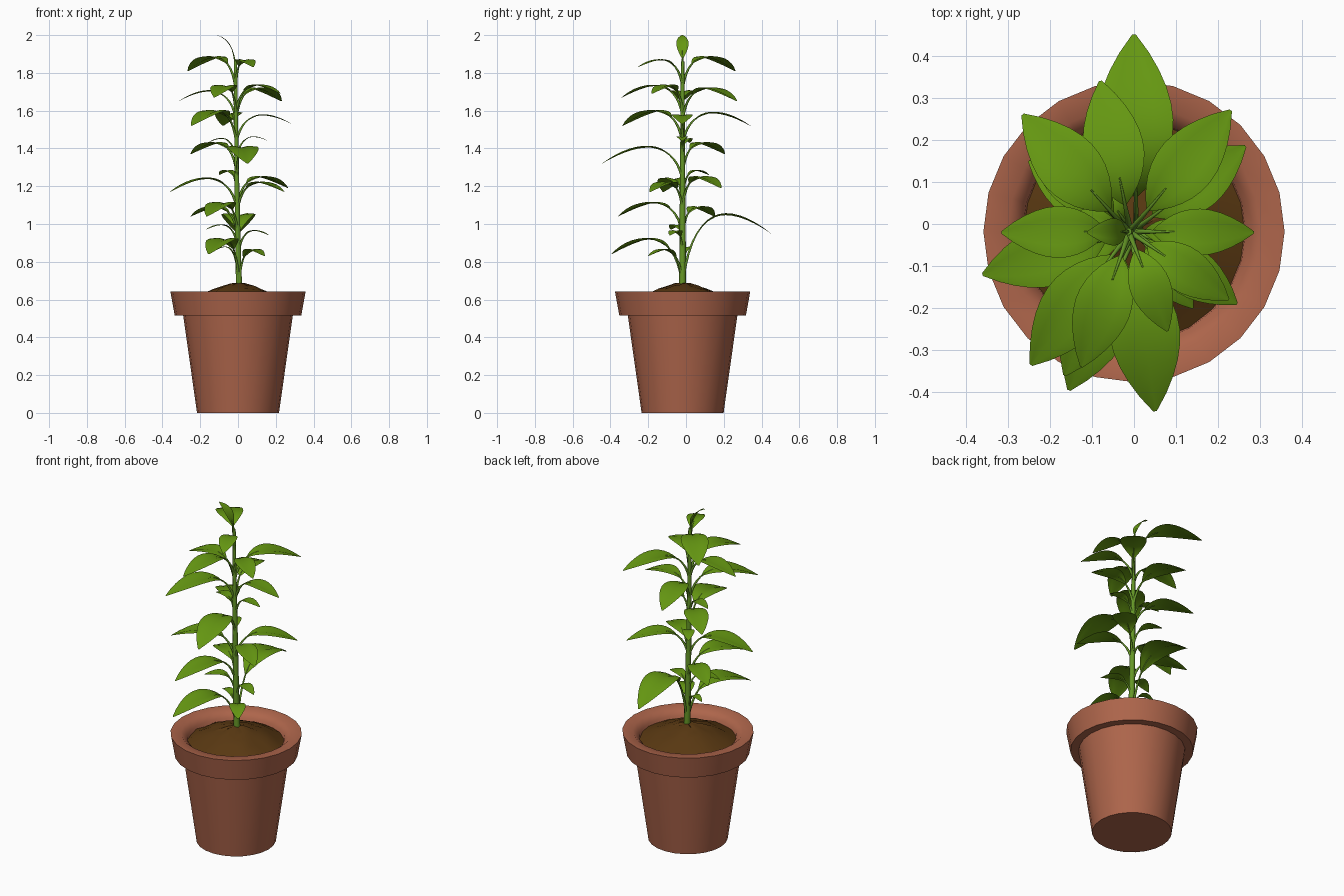
import bpy, bmesh, math, random
from mathutils import Vector

if "Cube" in bpy.data.objects:
    bpy.data.objects.remove(bpy.data.objects["Cube"])

random.seed(4)
CX, CY = 0.0, -0.018


def material(name, col):
    m = bpy.data.materials.new(name)
    m.diffuse_color = (*col, 1)
    m.use_nodes = True
    m.node_tree.nodes["Principled BSDF"].inputs["Base Color"].default_value = m.diffuse_color
    return m


LEAF = material("leaf_green", (0.13, 0.31, 0.006))
STEM = material("stem_green", (0.13, 0.31, 0.02))
CLAY = material("terracotta", (0.42, 0.13, 0.07))
SOIL = material("soil_brown", (0.10, 0.04, 0.006))


def finish(name, bm, mat, angle):
    me = bpy.data.meshes.new(name)
    bm.to_mesh(me)
    bm.free()
    ob = bpy.data.objects.new(name, me)
    bpy.context.collection.objects.link(ob)
    me.materials.append(mat)
    bpy.ops.object.select_all(action='DESELECT')
    ob.select_set(True)
    bpy.context.view_layer.objects.active = ob
    bpy.ops.object.shade_smooth_by_angle(angle=math.radians(angle))
    return ob


def lathe(name, profile, n, mat, angle, jitter=0.0):
    bm = bmesh.new()
    rings = []
    for r, z in profile:
        if r == 0:
            rings.append([bm.verts.new((CX, CY, z))] * n)
            continue
        ring = []
        for i in range(n):
            a = 2 * math.pi * i / n
            ring.append(bm.verts.new((CX + r * math.cos(a), CY + r * math.sin(a),
                                      z + random.uniform(-jitter, jitter))))
        rings.append(ring)
    for a, b in zip(rings, rings[1:]):
        for i in range(n):
            j = (i + 1) % n
            bm.faces.new(list(dict.fromkeys((a[i], a[j], b[j], b[i]))))
    bmesh.ops.recalc_face_normals(bm, faces=bm.faces)
    return finish(name, bm, mat, angle)


def tubes(name, paths, mat):
    # each path is a list of (point, radius)
    cu = bpy.data.curves.new(name, 'CURVE')
    cu.dimensions = '3D'
    cu.bevel_depth = 1.0
    cu.bevel_resolution = 1
    cu.use_fill_caps = True
    for path in paths:
        s = cu.splines.new('POLY')
        s.points.add(len(path) - 1)
        for p, (co, r) in zip(s.points, path):
            p.co = (*co, 1)
            p.radius = r
        s.use_smooth = True
    ob = bpy.data.objects.new(name, cu)
    bpy.context.collection.objects.link(ob)
    cu.materials.append(mat)


# Pot with a thick flared collar
lathe("pot", [(0, 0), (0.217, 0), (0.29, 0.515), (0.335, 0.515), (0.358, 0.642),
              (0.30, 0.64), (0.265, 0.61), (0.255, 0.54), (0, 0.54)], 24, CLAY, 50)

# Soil mound, a bell-shaped dome
lathe("soil", [(0.044 * i, 0.688 - 0.098 * (i / 6) ** 1.5) for i in range(6, -1, -1)],
      24, SOIL, 30, 0.006)


# Stem
def stem_at(z):
    t = max(0, (z - 0.65) / 1.25)
    return Vector((0.008 - 0.022 * t ** 0.6, CY, z))


tubes("stem", [[(stem_at(0.62 + 1.24 * i / 14), 0.019 - 0.010 * i / 14) for i in range(15)]], STEM)

# Leaf tips, from top to bottom
TIPS = [
    (-0.112, -0.02, 2.0),
    (0.08, -0.255, 1.83), (-0.265, 0.26, 1.81), (0.225, -0.18, 1.69), (-0.125, -0.34, 1.67),
    (0.23, 0.27, 1.65), (-0.315, -0.02, 1.65), (0.285, -0.02, 1.53), (-0.245, -0.335, 1.52),
    (-0.08, 0.34, 1.52), (0.16, -0.02, 1.44), (-0.16, 0.02, 1.43), (-0.25, 0.205, 1.37),
    (0.05, -0.445, 1.32), (-0.10, 0.12, 1.26), (0.265, 0.185, 1.19), (0.245, -0.19, 1.17),
    (-0.36, -0.12, 1.17), (-0.25, 0.15, 1.04), (-0.165, -0.36, 1.04), (-0.17, -0.08, 0.97),
    (0.00, 0.45, 0.95), (0.165, -0.085, 0.94), (-0.12, 0.02, 0.86), (-0.155, -0.395, 0.84),
    (0.14, -0.20, 0.83),
]


def blade(s):
    # half-width share along the blade, 0 = stalk, 1 = tip
    return 0.03 + 0.97 * math.sin(math.pi * s ** 1.1) ** 0.85 if s < 1 else 0.05


bm = bmesh.new()
stalks = []
ROWS = 11
for tx, ty, tz in TIPS:
    H = math.hypot(tx, ty - CY)
    crest = tz + H * (0.12 + 0.27 * (H - 0.15))          # longer leaves droop more
    zb = crest - 0.09 - 0.17 * H
    if crest < 0.94 or (tz < 1 and H > 0.4):
        zb = 0.69                                        # lowest leaves spring from the soil
    width = 0.39 * H
    upright = tz > 1.9
    if upright:
        zb, width = 1.80, 0.065
    base = stem_at(zb)
    flat = Vector((tx - base.x, ty - base.y, 0))
    H = flat.length
    d = flat.normalized()
    side = Vector((-d.y, d.x, 0))
    z1 = z2 = (crest - 0.064 * zb - 0.216 * tz) / 0.72   # curve passes through the crest
    h1, h2 = 0.12 * H, 0.5 * H
    if upright:
        h1, h2, z1, z2 = 0.0, 0.15 * H, 1.88, 1.97

    def spine(t):
        u = 1 - t
        h = 3 * t * u * u * h1 + 3 * t * t * u * h2 + t ** 3 * H
        z = u ** 3 * zb + 3 * t * u * u * z1 + 3 * t * t * u * z2 + t ** 3 * tz
        return Vector((base.x, base.y, 0)) + d * h + Vector((0, 0, z))

    stalks.append([(spine(0.5 * k / 7), 0.0085 - 0.0065 * k / 7) for k in range(8)])
    rows = []
    for k in range(ROWS + 1):
        t = 0.30 + 0.70 * k / ROWS
        p = spine(t)
        tan = (spine(min(t + 0.01, 1)) - spine(t - 0.01)).normalized()
        up = tan.cross(side)
        hw = blade(k / ROWS) * width / 2
        rows.append([bm.verts.new(p + side * hw * s + up * hw * lift) for s, lift in
                     ((-1, 0.08), (-0.5, 0.12), (0, 0), (0.5, 0.12), (1, 0.08))])
    for a, b in zip(rows, rows[1:]):
        for i in range(4):
            bm.faces.new((a[i + 1], a[i], b[i], b[i + 1]))
bm.normal_update()
for f in bm.faces:
    if f.normal.z < 0:
        f.normal_flip()
finish("leaves", bm, LEAF, 60)
tubes("leaf_stalks", stalks, STEM)
